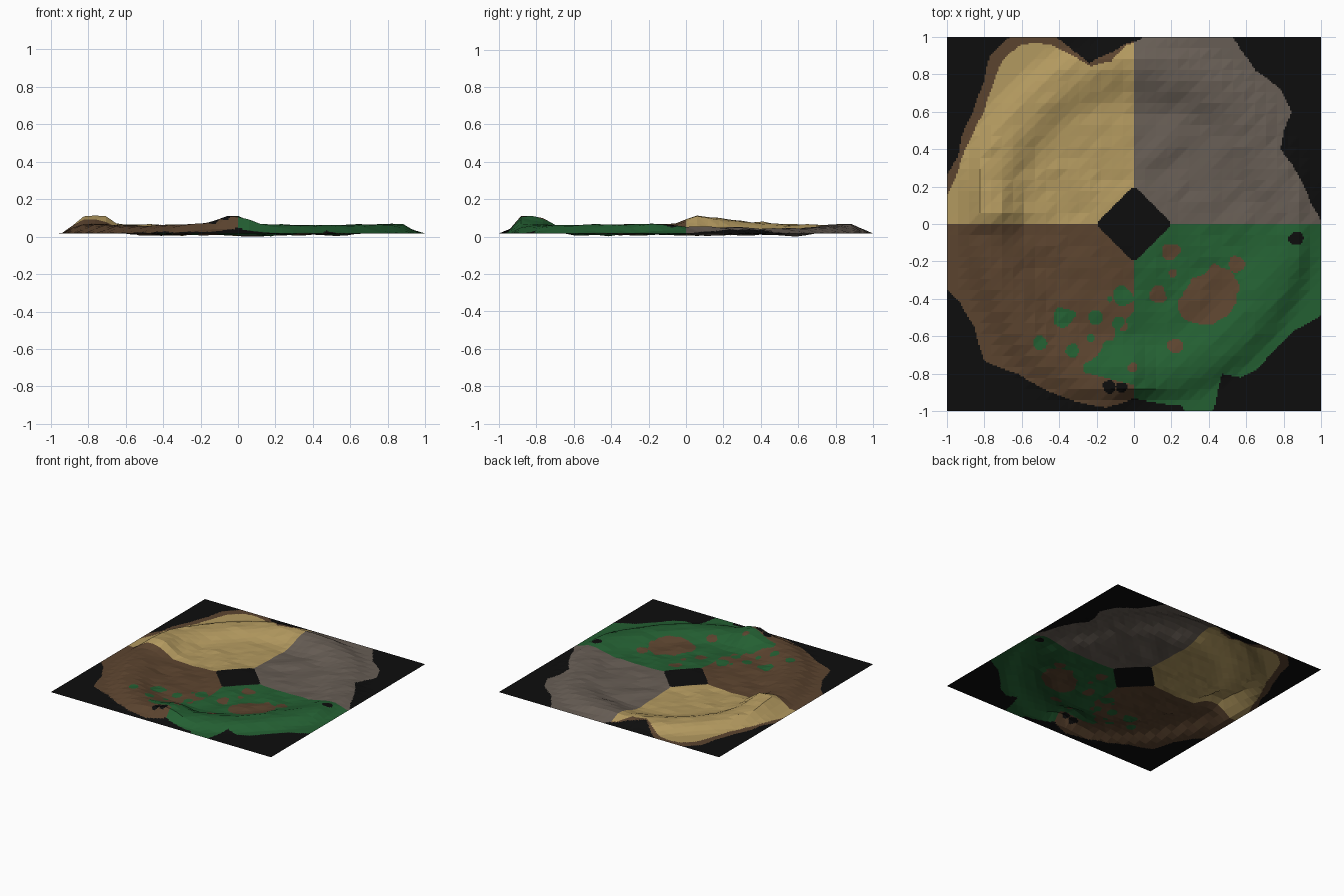
import bpy, bmesh, math
from mathutils import Vector, noise

if "Cube" in bpy.data.objects:
    bpy.data.objects.remove(bpy.data.objects["Cube"])

COARSE, SUB = 34, 7          # facets across, colour cells per facet
BASE = 0.032                 # height of the flat border


def polar(points):
    return sorted((math.degrees(math.atan2(y, x)) % 360, math.hypot(x, y)) for x, y in points)


def lookup(table, a):
    """Periodic linear interpolation of (angle, value...) rows."""
    t = [(table[-1][0] - 360, *table[-1][1:])] + list(table) + [(table[0][0] + 360, *table[0][1:])]
    for p, q in zip(t, t[1:]):
        if p[0] <= a <= q[0]:
            f = (a - p[0]) / max(q[0] - p[0], 1e-6)
            return [u + (v - u) * f for u, v in zip(p[1:], q[1:])]
    return list(t[0][1:])


def smooth(t):
    t = min(max(t, 0), 1)
    return t * t * (3 - 2 * t)


# Outer edge of the coloured land
LAND = polar([
    (1, 0.02), (.95, .1), (.9, .22), (.78, .4), (.8, .5), (.84, .6), (.78, .72), (.65, .82),
    (.57, .93), (.52, 1.01), (.07, 1.01), (.02, .98), (-.05, .96), (-.11, .92), (-.24, .86),
    (-.33, .93), (-.43, 1.01), (-.65, 1.01), (-.77, .9), (-.8, .76), (-.86, .6), (-.92, .47),
    (-.94, .36), (-1.01, .24), (-1.02, -.33), (-.93, -.42), (-.85, -.55), (-.8, -.73),
    (-.62, -.8), (-.5, -.87), (-.3, -.95), (-.15, -.98), (0, -.93), (.1, -.95), (.25, -.97),
    (.28, -1.01), (.42, -1.01), (.45, -.88), (.47, -.8), (.57, -.82), (.65, -.78),
    (.75, -.67), (.85, -.57), (1.01, -.48), (1.02, -.03)])

# Outer edge of the sand inside its brown margin
SAND = polar([
    (.01, .97), (-.05, .95), (-.12, .87), (-.23, .84), (-.35, .91), (-.45, .96), (-.6, .96),
    (-.7, .88), (-.75, .75), (-.8, .6), (-.87, .46), (-.92, .35), (-.95, .25), (-1, .15), (-1.02, -.01)])

# Raised rim: angle, crest radius, crest height
RIM = [(0, .87, .07), (30, .8, .058), (50, .85, .06), (75, .86, .08), (95, .9, .08),
       (120, .86, .078), (140, .84, .08), (160, .83, .098), (175, .78, .132), (184, .8, .085),
       (210, .8, .078), (235, .85, .073), (258, .88, .085), (268, .84, .132), (279, .84, .08),
       (300, .82, .075), (330, .82, .08), (348, .86, .082)]

# Spots: x, y, radius
BROWN_SPOTS = [(.38, -.42, .13), (.46, -.34, .11), (.2, -.15, .045), (.13, -.38, .045),
               (.22, -.65, .04), (.55, -.22, .045), (-.01, -.77, .025), (.21, -.26, .02)]
GREEN_SPOTS = [(-.38, -.49, .055), (-.21, -.5, .035), (-.33, -.68, .035), (-.5, -.64, .04),
               (-.23, -.61, .022), (-.06, -.38, .05), (-.08, -.53, .03), (-.13, -.4, .015)]
BLACK_SPOTS = [(-.13, -.87, .035), (-.07, -.87, .03), (.865, -.08, .035)]


def height(x, y):
    r, a = math.hypot(x, y), math.degrees(math.atan2(y, x)) % 360
    rad, crest = lookup(RIM, a)
    n = noise.noise(Vector((x * 6, y * 6, 3.1)))
    n2 = noise.noise(Vector((x * 13, y * 13, 8.7)))
    floor = 0.028 + 0.016 * n + 0.007 * n2
    floor += (0.04 - floor) * smooth((.3 - r) / .15)
    crest += 0.008 * n2
    if r < rad:
        z = floor + (crest - floor) * smooth(1 - (rad - .04 - r) / .2)
    else:
        z = BASE + (crest - BASE) * smooth(1 - (r - rad - .03) / .13)
    edge = smooth((1 - max(abs(x), abs(y))) / .11)
    return max(BASE + (z - BASE) * edge, 0)


def in_spots(spots, x, y, wobble):
    return any(math.hypot(x - u, y - v) < s * (1 + .45 * wobble) for u, v, s in spots)


BLACK, YELLOW, BROWN, GREEN, GREY = range(5)


def colour(x, y):
    r, a = math.hypot(x, y), math.degrees(math.atan2(y, x)) % 360
    w = noise.noise(Vector((x * 16, y * 16, 1.5)))
    if abs(x) + abs(y) < .21 and max(abs(x), abs(y)) < .19:   # centre hollow
        return BLACK
    if r > lookup(LAND, a)[0] or in_spots(BLACK_SPOTS, x, y, w):
        return BLACK
    if y > 0:
        if x > 0:
            return GREY
        return YELLOW if r < lookup(SAND, a)[0] else BROWN
    if x > 0:
        return BROWN if in_spots(BROWN_SPOTS, x, y, w) else GREEN
    wedge = -.86 - .25 * x < y < -.47 + 1.15 * x + .06 * w    # green creeping over the soil
    green = wedge or in_spots(GREEN_SPOTS, x, y, w)
    return GREEN if green and not in_spots(BROWN_SPOTS, x, y, w) else BROWN


# Coarse heights give the flat facets; the fine grid only carries colour borders
H = [[height(-1 + 2 * i / COARSE, -1 + 2 * j / COARSE) for j in range(COARSE + 1)]
     for i in range(COARSE + 1)]


def facet_height(x, y):
    u, v = (x + 1) / 2 * COARSE, (y + 1) / 2 * COARSE
    i, j = min(int(u + 1e-5), COARSE - 1), min(int(v + 1e-5), COARSE - 1)
    u, v = u - i, v - j
    a, b, c, d = H[i][j], H[i + 1][j], H[i][j + 1], H[i + 1][j + 1]
    return a + (b - a) * u + (d - b) * v if u > v else a + (c - a) * v + (d - c) * u


bm = bmesh.new()
n = COARSE * SUB
bmesh.ops.create_grid(bm, x_segments=n, y_segments=n, size=1)
for f in bm.faces:
    c = f.calc_center_median()
    f.material_index = colour(c.x, c.y)
for v in bm.verts:
    v.co.z = facet_height(v.co.x, v.co.y)
low = min(v.co.z for v in bm.verts)
for v in bm.verts:
    v.co.z -= low
mesh = bpy.data.meshes.new("terrain")
bm.to_mesh(mesh)
bm.free()
for name, col in [("black", (.004, .004, .004)), ("sand yellow", (.45, .32, .115)),
                  ("soil brown", (.105, .057, .028)), ("grass green", (.017, .115, .032)),
                  ("stone grey", (.135, .11, .09))]:
    m = bpy.data.materials.new(name)
    m.diffuse_color = (*col, 1)
    m.use_nodes = True
    m.node_tree.nodes["Principled BSDF"].inputs["Base Color"].default_value = m.diffuse_color
    mesh.materials.append(m)
bpy.context.collection.objects.link(bpy.data.objects.new("terrain", mesh))
